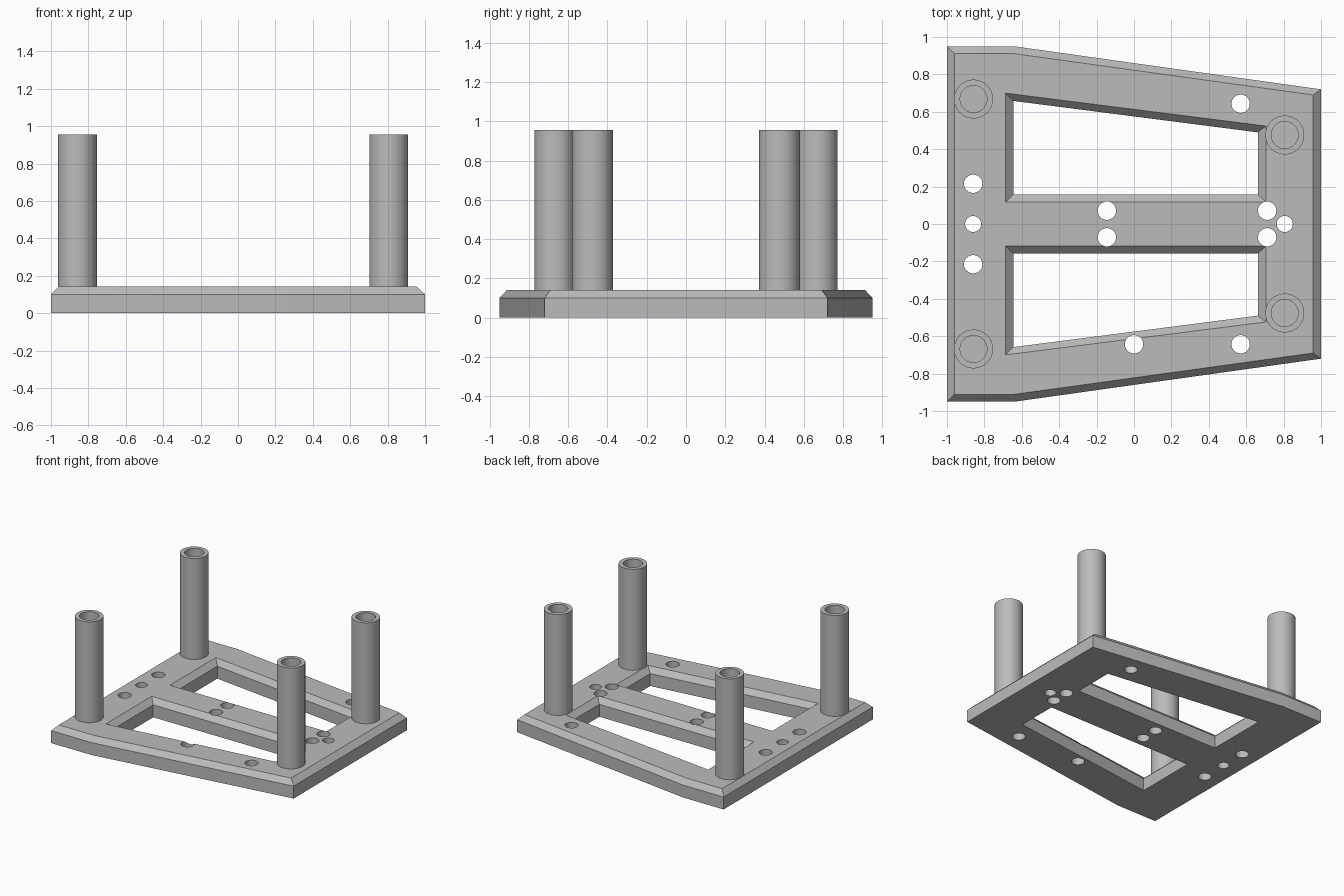
import bpy, bmesh, math

if "Cube" in bpy.data.objects:
    bpy.data.objects.remove(bpy.data.objects["Cube"])

EDGE_Z, TOP_Z, POST_Z = 0.10, 0.142, 0.955

grey = bpy.data.materials.new("light grey")
grey.diffuse_color = (0.5, 0.5, 0.5, 1)
grey.use_nodes = True
grey.node_tree.nodes["Principled BSDF"].inputs["Base Color"].default_value = grey.diffuse_color


def finish(name, bm):
    bmesh.ops.recalc_face_normals(bm, faces=bm.faces)
    mesh = bpy.data.meshes.new(name)
    bm.to_mesh(mesh)
    bm.free()
    mesh.materials.append(grey)
    ob = bpy.data.objects.new(name, mesh)
    bpy.context.collection.objects.link(ob)
    return ob


def loft(name, levels, closed=False):
    """Stack outlines of equal length; closed joins the last ring to the first."""
    bm = bmesh.new()
    rings = [[bm.verts.new((x, y, z)) for x, y in pts] for z, pts in levels]
    pairs = list(zip(rings, rings[1:]))
    if closed:
        pairs.append((rings[-1], rings[0]))
    else:
        bm.faces.new(rings[0])
        bm.faces.new(rings[-1])
    n = len(rings[0])
    for a, b in pairs:
        for i in range(n):
            j = (i + 1) % n
            bm.faces.new((a[i], a[j], b[j], b[i]))
    return finish(name, bm)


def circle(x, y, r, n):
    return [(x + r * math.cos(2 * math.pi * i / n),
             y + r * math.sin(2 * math.pi * i / n)) for i in range(n)]


def mirrored(half):
    return half + [(x, -y) for x, y in reversed(half)]


# Base plate with a chamfered upper rim
rim = mirrored([(1, 0.72), (-0.64, 0.95), (-1, 0.95)])
top = mirrored([(0.957, 0.69), (-0.643, 0.911), (-0.96, 0.911)])
plate = loft("base_plate", [(0, rim), (EDGE_Z, rim), (TOP_Z, top)])

# Two tapering windows, flared at the top
cutters = []
low = [(-0.645, 0.158), (0.662, 0.158), (0.662, 0.49), (-0.645, 0.658)]
high = [(-0.688, 0.117), (0.705, 0.117), (0.705, 0.524), (-0.688, 0.70)]
for s in (1, -1):
    a, b = ([(x, s * y) for x, y in p] for p in (low, high))
    cutters.append(loft("window_cutter", [(-0.1, a), (EDGE_Z, a), (TOP_Z, b), (0.3, b)]))

# Round through holes
holes = [(-0.86, 0.215, 0.049), (-0.86, 0, 0.043), (-0.86, -0.215, 0.049),
         (-0.145, 0.071, 0.049), (-0.145, -0.071, 0.049),
         (0.712, 0.071, 0.049), (0.712, -0.071, 0.049), (0.806, 0, 0.043),
         (0.57, 0.643, 0.049), (0.57, -0.643, 0.049), (0, -0.643, 0.049)]
for x, y, r in holes:
    ring = circle(x, y, r, 32)
    cutters.append(loft("hole_cutter", [(-0.1, ring), (0.3, ring)]))

bpy.context.view_layer.objects.active = plate
for c in cutters:
    mod = plate.modifiers.new("cut", "BOOLEAN")
    mod.operation, mod.solver, mod.object = "DIFFERENCE", "EXACT", c
    bpy.ops.object.modifier_apply(modifier=mod.name)
    bpy.data.objects.remove(c)

# Hollow corner posts
posts = []
for px, py in ((-0.858, 0.668), (0.806, 0.476)):
    for s in (1, -1):
        outer, inner = circle(px, s * py, 0.104, 48), circle(px, s * py, 0.072, 48)
        posts.append(loft("corner_post", [(TOP_Z, outer), (POST_Z, outer),
                                          (POST_Z, inner), (TOP_Z, inner)], closed=True))

# Smooth the round walls, keep hard edges sharp
for ob in [plate] + posts:
    ob.select_set(True)
bpy.ops.object.shade_smooth_by_angle(angle=math.radians(25))
